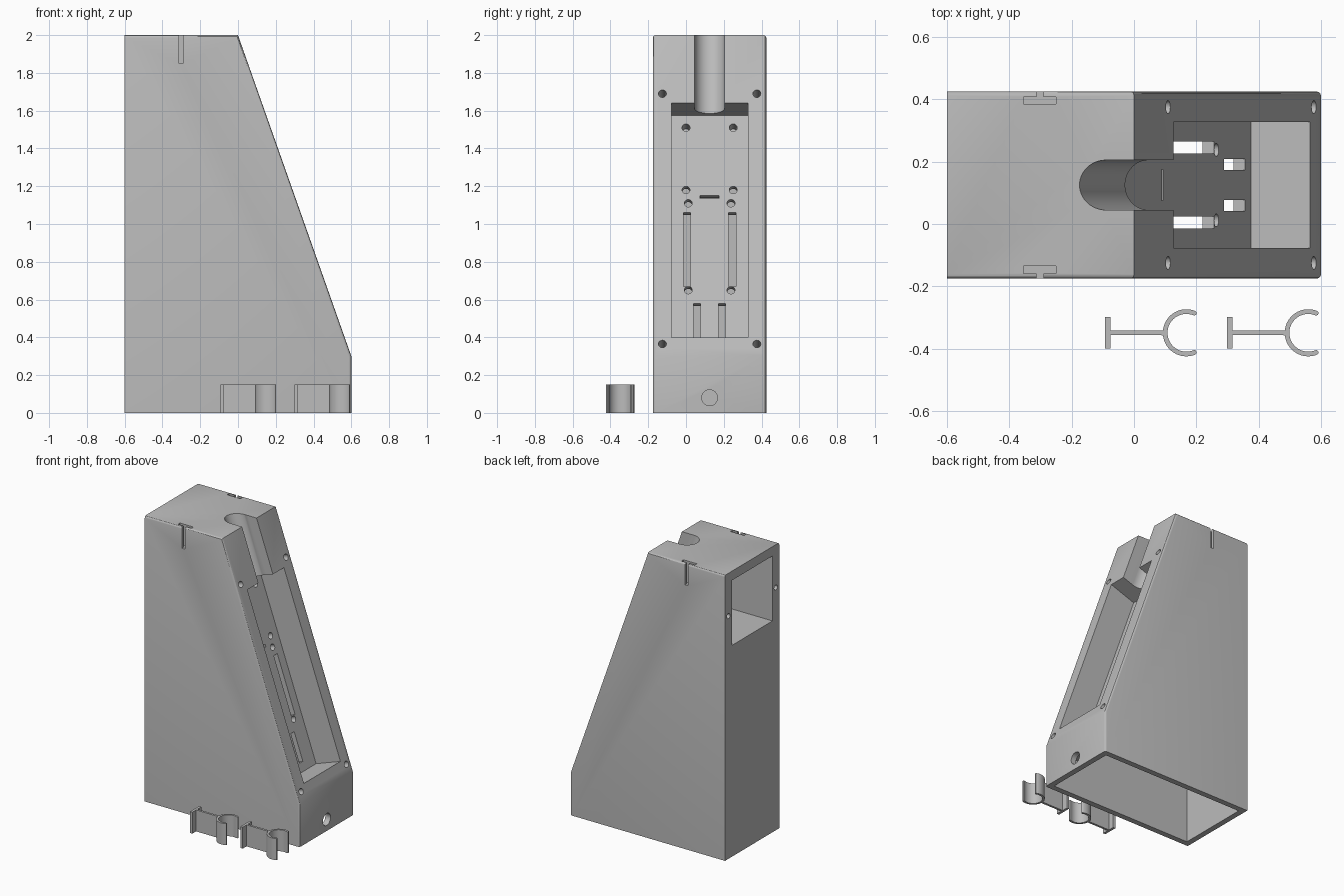
import bpy, bmesh
from math import radians, cos, sin, hypot
from mathutils import Matrix, Vector

cube = bpy.data.objects.get("Cube")
if cube:
    bpy.data.objects.remove(cube)

grey = bpy.data.materials.new("plain grey")
grey.use_nodes = True
colour = (0.5, 0.5, 0.5, 1)
grey.diffuse_color = colour
grey.node_tree.nodes["Principled BSDF"].inputs["Base Color"].default_value = colour

MID = 0.125    # centre line of the housing in y
HALF = 0.3     # half width of the housing
WALL = 0.04

# Frame on the sloping face: x runs down the slope, z points out of it
run, drop = 0.6, 1.7
c, s = drop / hypot(run, drop), run / hypot(run, drop)
SLOPE = Matrix(((s, 0, c, 0), (0, 1, 0, MID), (-c, 0, s, 2), (0, 0, 0, 1)))
WORLD = Matrix.Translation((0, MID, 0))


def down(z, depth=0):
    """Distance down the slope of a point at height z and given depth."""
    return (2 - s * depth - z) / c


def finish(name, bm):
    bmesh.ops.recalc_face_normals(bm, faces=bm.faces)
    mesh = bpy.data.meshes.new(name)
    bm.to_mesh(mesh)
    bm.free()
    mesh.materials.append(grey)
    ob = bpy.data.objects.new(name, mesh)
    bpy.context.collection.objects.link(ob)
    return ob


def prism(points, offset):
    """Extrude a closed outline given as 3D points."""
    bm = bmesh.new()
    face = bm.faces.new([bm.verts.new(p) for p in points])
    new = bmesh.ops.extrude_face_region(bm, geom=[face])["geom"]
    bmesh.ops.translate(bm, vec=offset, verts=[v for v in new if isinstance(v, bmesh.types.BMVert)])
    return bm


def side_prism(profile, half):
    return prism([(x, MID - half, z) for x, z in profile], (0, 2 * half, 0))


def smooth(ob):
    bpy.ops.object.select_all(action="DESELECT")
    ob.select_set(True)
    bpy.context.view_layer.objects.active = ob
    bpy.ops.object.shade_smooth_by_angle(angle=radians(30))


# Housing with softened side edges
bm = side_prism([(-0.6, 0), (0.6, 0), (0.6, 0.3), (0, 2), (-0.6, 2)], HALF)
soft = []
for e in bm.edges:
    a, b = e.verts[0].co, e.verts[1].co
    along_side = abs(a.y - b.y) < 0.01
    if along_side and max(a.z, b.z) > 0.1 and max(a.x, b.x) > -0.5:
        soft.append(e)
bmesh.ops.bevel(bm, geom=soft, offset=0.014, segments=3, profile=0.5, affect="EDGES")
housing = finish("housing", bm)


def cut(bm):
    tool = finish("cutter", bm)
    tool.hide_render = True
    mod = housing.modifiers.new("cut", "BOOLEAN")
    mod.operation, mod.solver, mod.object = "DIFFERENCE", "EXACT", tool
    bpy.context.view_layer.objects.active = housing
    bpy.ops.object.modifier_apply(modifier=mod.name)
    bpy.data.objects.remove(tool)


def cut_box(x, y, z, frame=WORLD):
    """Cut a box given its (low, high) ranges."""
    size = [b - a for a, b in (x, y, z)]
    mid = [(a + b) / 2 for a, b in (x, y, z)]
    bm = bmesh.new()
    bmesh.ops.create_cube(bm, size=1, matrix=frame @ Matrix.Translation(mid) @ Matrix.Diagonal((*size, 1)))
    cut(bm)


def cut_hole(centre, radius, length, frame=WORLD, along_x=False, sides=24):
    m = frame @ Matrix.Translation(centre)
    if along_x:
        m = m @ Matrix.Rotation(radians(90), 4, "Y")
    bm = bmesh.new()
    bmesh.ops.create_cone(bm, cap_ends=True, segments=sides, radius1=radius, radius2=radius,
                          depth=length, matrix=m)
    cut(bm)


# Hollow inside, open at the bottom
POCKET = 0.2
inner = POCKET + WALL


def inner_x(z):
    return 0.6 - inner / c - (z - 0.3) * run / drop


cut(side_prism([(-0.56, -0.1), (0.56, -0.1), (0.56, 0.26), (inner_x(0.26), 0.26),
                (inner_x(1.44), 1.44), (-0.56, 1.44)], HALF - WALL))

# Deep pocket in the slope and round cable channel above it
cut_box((down(1.64), down(0.4)), (-0.202, 0.202), (-POCKET, 0.1), SLOPE)
cut_hole((0.1, 0, -0.085), 0.08, 0.8, SLOPE, along_x=True, sides=48)
cut_box((-0.3, 0.5), (-0.08, 0.08), (-0.085, 0.1), SLOPE)

# Slots and screw holes through the pocket floor
through = (-POCKET - 0.08, -POCKET + 0.02)
cut_box((down(1.15, POCKET), down(1.135, POCKET)), (-0.05, 0.05), through, SLOPE)
for side in (-1, 1):
    for y, width, low, high in ((0.12, 0.038, 0.67, 1.06), (0.066, 0.036, 0.39, 0.58)):
        cut_box((down(high, POCKET), down(low, POCKET)),
                (side * y - width / 2, side * y + width / 2), through, SLOPE)
    for y, z in ((0.125, 1.51), (0.125, 1.18), (0.113, 1.11), (0.113, 0.65)):
        cut_hole((down(z, POCKET), side * y, -POCKET), 0.021, 0.16, SLOPE)
    # Cover screw holes on the slope and on the rear face
    for z in (1.69, 0.365):
        cut_hole((down(z), side * 0.25, 0), 0.021, 0.24, SLOPE)
    cut_hole((-0.6, side * 0.262, 1.7), 0.018, 0.24, along_x=True)
    # T-shaped slots in the top edges
    head = sorted((side * 0.26, side * 0.283))
    stem = sorted((side * 0.28, side * 0.35))
    cut_box((-0.355, -0.25), head, (1.85, 2.1))
    cut_box((-0.313, -0.29), stem, (1.85, 2.1))

# Rear compartment and cable hole at the foot
cut_box((-0.7, -0.24), (-0.225, 0.225), (1.48, 1.935))
cut_hole((0.6, 0, 0.08), 0.042, 0.2, along_x=True, sides=32)
smooth(housing)


# Two loose cable clips: T foot, stem and open ring in one outline
def clip(name, x):
    ring, thick, centre = 0.068, 0.0075, 0.168
    half = [(-0.093, 0.05), (-0.075, 0.05), (-0.075, thick)]
    steps = 24
    start, end = 174, 68
    angles = [radians(start + (end - start) * i / steps) for i in range(steps + 1)]
    half += [(centre + (ring + thick) * cos(a), (ring + thick) * sin(a)) for a in angles]
    # Rounded tip
    tip = Vector((centre + ring * cos(angles[-1]), ring * sin(angles[-1])))
    for i in range(1, 6):
        a = angles[-1] - radians(180) * i / 6
        half.append((tip.x + thick * cos(a), tip.y + thick * sin(a)))
    half += [(centre + (ring - thick) * cos(a), (ring - thick) * sin(a)) for a in reversed(angles)]
    half.append((centre - ring + thick, 0))
    outline = half + [(px, -py) for px, py in reversed(half[:-1])]
    ob = finish(name, prism([(px + x, py - 0.349, 0) for px, py in outline], (0, 0, 0.15)))
    smooth(ob)


clip("cable_clip_inner", 0)
clip("cable_clip_outer", 0.391)
